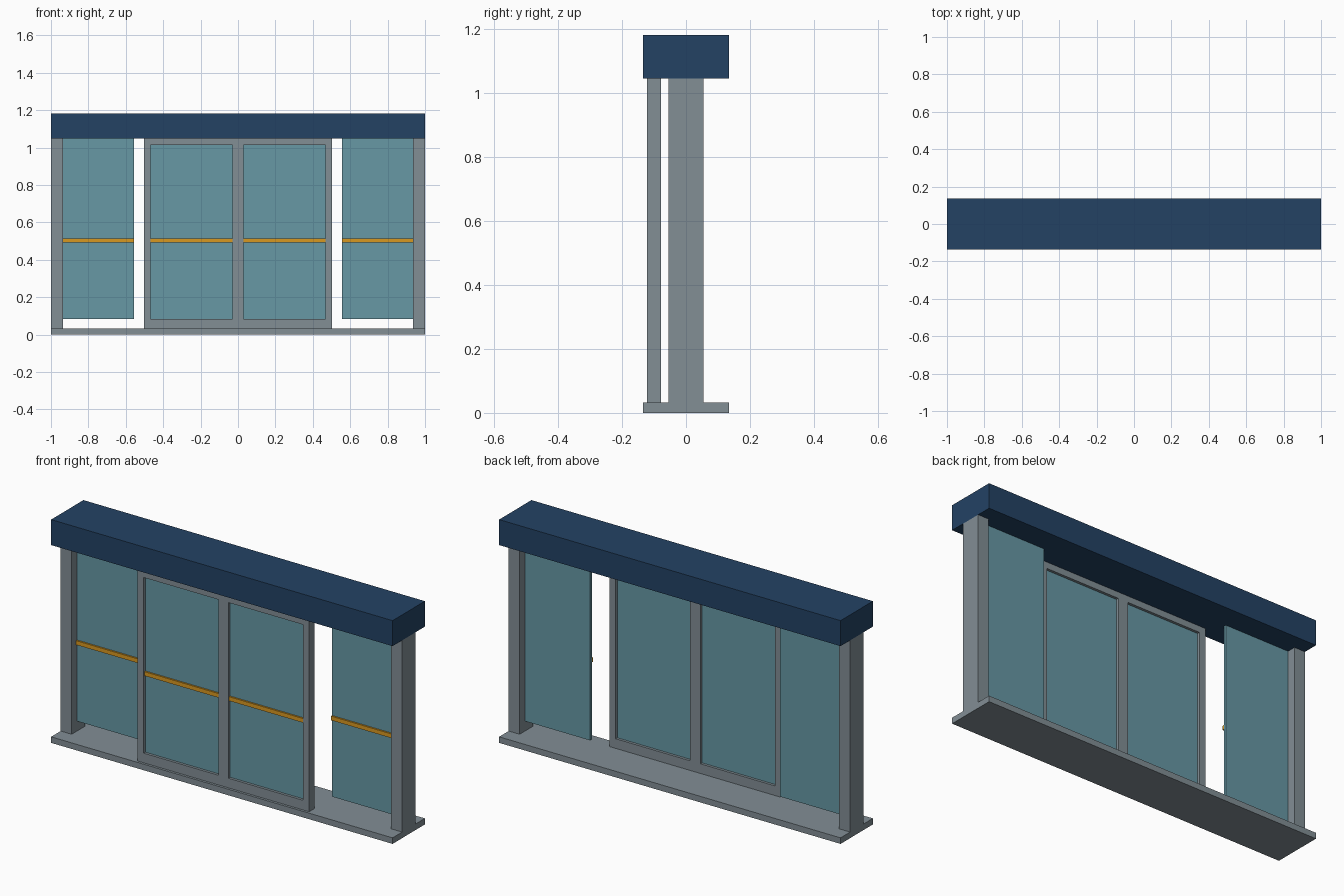
import bpy
import bmesh

if "Cube" in bpy.data.objects:
    bpy.data.objects.remove(bpy.data.objects["Cube"])


def srgb(r, g, b):
    lin = [c / 255 / 12.92 if c <= 10 else ((c / 255 + 0.055) / 1.055) ** 2.4 for c in (r, g, b)]
    return (*lin, 1.0)


def material(name, rgb):
    m = bpy.data.materials.new(name)
    m.diffuse_color = srgb(*rgb)
    m.use_nodes = True
    m.node_tree.nodes["Principled BSDF"].inputs["Base Color"].default_value = m.diffuse_color
    return m


NAVY = material("navy_blue", (35, 66, 100))
METAL = material("grey_metal", (130, 142, 149))
GLASS = material("teal_glass", (103, 152, 165))
AMBER = material("amber_stripe", (217, 152, 32))


def boxes(name, mat, *extents):
    """One object made of boxes, each given as (x0, x1, y0, y1, z0, z1)."""
    bm = bmesh.new()
    for x0, x1, y0, y1, z0, z1 in extents:
        verts = bmesh.ops.create_cube(bm, size=1)["verts"]
        for v in verts:
            v.co = (x1 if v.co.x > 0 else x0,
                    y1 if v.co.y > 0 else y0,
                    z1 if v.co.z > 0 else z0)
    bmesh.ops.recalc_face_normals(bm, faces=bm.faces)
    mesh = bpy.data.meshes.new(name)
    bm.to_mesh(mesh)
    bm.free()
    mesh.materials.append(mat)
    obj = bpy.data.objects.new(name, mesh)
    bpy.context.collection.objects.link(obj)
    return obj


def mirrored(side, x0, x1, *rest):
    """Box extents on the right (+1) or left (-1) side."""
    a, b = sorted((side * x0, side * x1))
    return (a, b, *rest)


SILL, HEAD, TOP = 0.032, 1.047, 1.182      # main heights
DEPTH = 0.135                              # half depth of base and header
DOOR_F, DOOR_B = -0.122, -0.078            # sliding door front and back
DOOR_MID = (DOOR_F + DOOR_B) / 2
PANE = 0.008                               # half thickness of glass
STRIPE = 0.009                             # stripe thickness
S0, S1 = 0.491, 0.513                      # stripe heights
G0, G1 = 0.083, 1.013                      # door glass heights

# Base sill and overhead operator housing
boxes("base_sill", METAL, (-1, 1, -DEPTH, DEPTH, 0, SILL))
boxes("header_housing", NAVY, (-1, 1, -DEPTH, DEPTH, HEAD, TOP))

for side, label in ((-1, "left"), (1, "right")):
    # Side jamb
    boxes(f"{label}_post", METAL, mirrored(side, 0.936, 1.0, -0.055, 0.055, SILL, HEAD))

    # Fixed side light with safety stripe
    boxes(f"{label}_fixed_glass", GLASS,
          mirrored(side, 0.556, 0.936, -PANE, PANE, G0, HEAD))
    boxes(f"{label}_fixed_stripe", AMBER,
          mirrored(side, 0.556, 0.936, -PANE - STRIPE, -PANE, S0, S1))

    # Sliding leaf frame: two stiles, two rails
    boxes(f"{label}_door_frame", METAL,
          mirrored(side, 0.0, 0.03, DOOR_F, DOOR_B, SILL, HEAD),
          mirrored(side, 0.467, 0.502, DOOR_F, DOOR_B, SILL, HEAD),
          mirrored(side, 0.03, 0.467, DOOR_F, DOOR_B, SILL, G0),
          mirrored(side, 0.03, 0.467, DOOR_F, DOOR_B, G1, HEAD))

    # Sliding leaf glass with safety stripe
    boxes(f"{label}_door_glass", GLASS,
          mirrored(side, 0.03, 0.467, DOOR_MID - PANE, DOOR_MID + PANE, G0, G1))
    boxes(f"{label}_door_stripe", AMBER,
          mirrored(side, 0.03, 0.467, DOOR_MID - PANE - STRIPE, DOOR_MID - PANE, S0, S1))
